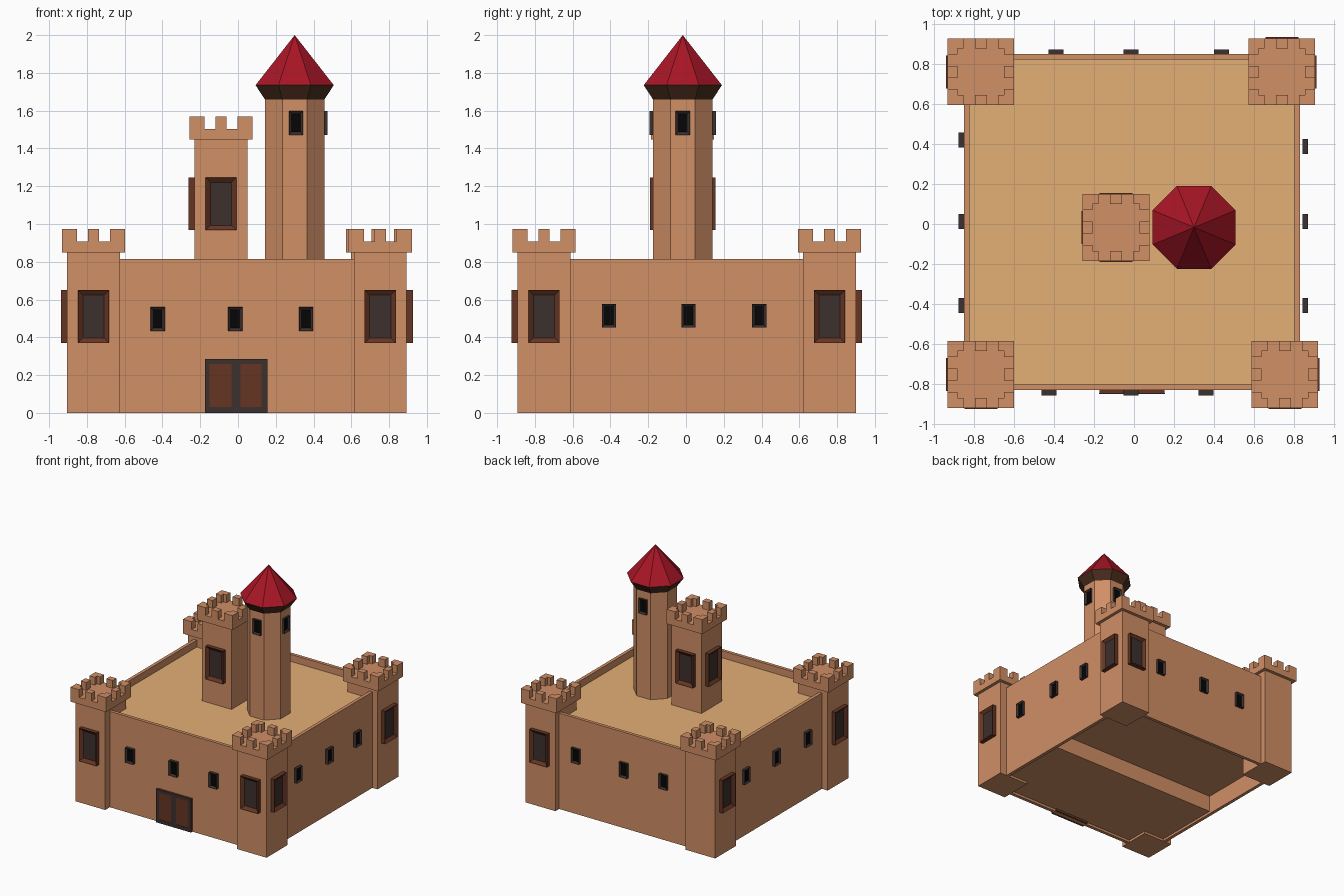
import bpy, bmesh, math
from mathutils import Matrix, Vector

if "Cube" in bpy.data.objects:
    bpy.data.objects.remove(bpy.data.objects["Cube"])


def material(name, r, g, b):
    m = bpy.data.materials.new(name)
    m.diffuse_color = [(c / 255) ** 2.2 for c in (r, g, b)] + [1]
    m.use_nodes = True
    m.node_tree.nodes["Principled BSDF"].inputs["Base Color"].default_value = m.diffuse_color
    return m


STONE = material("stone", 207, 142, 102)
FLOOR = material("sand_floor", 227, 174, 116)
RED = material("red_roof", 167, 28, 42)
BROWN = material("brown_wood", 102, 56, 40)
DARK = material("dark_trim", 62, 52, 50)
BLACK = material("black_glass", 16, 14, 14)
EAVE = material("dark_eave", 78, 50, 36)


def finish(name, bm, *mats):
    me = bpy.data.meshes.new(name)
    bmesh.ops.recalc_face_normals(bm, faces=bm.faces[:])
    bm.to_mesh(me)
    bm.free()
    for m in mats:
        me.materials.append(m)
    ob = bpy.data.objects.new(name, me)
    bpy.context.collection.objects.link(ob)
    return ob


def add_box(bm, x0, x1, y0, y1, z0, z1):
    mat = Matrix.Translation(((x0 + x1) / 2, (y0 + y1) / 2, (z0 + z1) / 2)) @ \
        Matrix.Diagonal((x1 - x0, y1 - y0, z1 - z0, 1))
    return bmesh.ops.create_cube(bm, size=1, matrix=mat)


def box(name, mat, *bounds):
    bm = bmesh.new()
    add_box(bm, *bounds)
    return finish(name, bm, mat)


def window(name, side, along, z, plane, big):
    """Framed window; plane is the wall's distance along the side's direction."""
    w, h, rim, out, sink = (0.165, 0.28, 0.026, 0.033, 0.02) if big else \
        (0.075, 0.125, 0.014, 0.026, 0.012)
    bm = bmesh.new()
    add_box(bm, -w / 2, w / 2, -out, 0, -h / 2, h / 2)
    # inset the outward face and sink the pane
    bm.normal_update()
    pane = min(bm.faces, key=lambda f: f.normal.y)
    bmesh.ops.inset_individual(bm, faces=[pane], thickness=rim, use_even_offset=True)
    pane.material_index = 1
    bmesh.ops.translate(bm, verts=pane.verts[:], vec=(0, sink, 0))
    angle = {"front": 0, "right": 90, "back": 180, "left": 270}[side]
    loc = {"front": (along, -plane), "back": (along, plane),
           "right": (plane, along), "left": (-plane, along)}[side]
    bmesh.ops.transform(bm, verts=bm.verts[:], matrix=Matrix.Translation((*loc, z)) @
                        Matrix.Rotation(math.radians(angle), 4, "Z"))
    return finish(name, bm, *((BROWN, DARK) if big else (DARK, BLACK)))


def square_tower(name, cx, cy, base, top, window_sides):
    """Square shaft with overhanging crown; top is the underside of the crown."""
    bm = bmesh.new()
    s, c, t = 0.14, 0.167, 0.05
    add_box(bm, -s, s, -s, s, base, top)
    add_box(bm, -c, c, -c, c, top, top + 0.057)
    k, z0, z1 = c - 0.08, top + 0.057, top + 0.123
    corner = [(c, c), (k, c), (k, c - t), (c - t, c - t), (c - t, k), (c, k)]
    for i in range(4):
        rot = Matrix.Rotation(i * math.pi / 2, 4, "Z")
        # L-shaped corner merlon
        f = bm.faces.new([bm.verts.new(rot @ Vector((x, y, z0))) for x, y in corner])
        ext = bmesh.ops.extrude_face_region(bm, geom=[f], use_keep_orig=True)
        up = [v for v in ext["geom"] if isinstance(v, bmesh.types.BMVert)]
        bmesh.ops.translate(bm, verts=up, vec=(0, 0, z1 - z0))
        # middle merlon
        new = add_box(bm, -0.03, 0.03, c - t, c, z0, z1)
        bmesh.ops.transform(bm, verts=new["verts"], matrix=rot)
    bmesh.ops.translate(bm, verts=bm.verts[:], vec=(cx, cy, 0))
    finish(name, bm, STONE)
    for side in window_sides:
        sideways = side in ("left", "right")
        along, across = (cy, cx) if sideways else (cx, cy)
        sign = -1 if side in ("left", "front") else 1
        window(f"{name}_{side}_window", side, along, top - 0.34, sign * across + s, True)


# Courtyard walls around a sunken floor with a hollow underside
X0, X1, Y0, Y1, T, H = -0.85, 0.83, -0.83, 0.85, 0.028, 0.815
box("front_wall", STONE, X0, X1, Y0, Y0 + T, 0, H)
box("back_wall", STONE, X0, X1, Y1 - T, Y1, 0, H)
box("left_wall", STONE, X0, X0 + T, Y0 + T, Y1 - T, 0, H)
box("right_wall", STONE, X1 - T, X1, Y0 + T, Y1 - T, 0, H)
box("courtyard_floor", FLOOR, X0 + T, X1 - T, Y0 + T, Y1 - T, 0.7, 0.755)
box("back_underside", STONE, X0 + T, X1 - T, -0.03, Y1 - T, 0.16, 0.7)
box("front_underside", STONE, X0 + T, X1 - T, Y0 + T, -0.03, 0.02, 0.7)

# Corner towers and keep
square_tower("front_left_tower", -0.765, -0.752, 0, 0.85, ("front", "left"))
square_tower("front_right_tower", 0.753, -0.752, 0, 0.85, ("front", "right"))
square_tower("back_left_tower", -0.765, 0.76, 0, 0.85, ("left",))
square_tower("back_right_tower", 0.738, 0.76, 0, 0.85, ("back", "right"))
square_tower("keep", -0.09, -0.018, 0.74, 1.447, ("front", "back", "left"))

# Small wall windows: side, wall plane, height, positions
for side, plane, z, spots in (("front", 0.83, 0.497, (-0.425, -0.015, 0.36)),
                              ("right", 0.842, 0.515, (-0.408, 0.013, 0.388)),
                              ("back", 0.845, 0.5, (-0.39, -0.015, 0.437)),
                              ("left", 0.85, 0.51, (-0.408, 0.013, 0.42))):
    for i, a in enumerate(spots):
        window(f"{side}_wall_window_{i + 1}", side, a, z, plane, False)

# Double door: wooden leaves in a dark frame
box("door_leaves", BROWN, -0.173, 0.153, -0.847, -0.79, 0.001, 0.284)
bm = bmesh.new()
for x0, x1, z0, z1 in ((-0.175, -0.15, 0, 0.285), (0.125, 0.155, 0, 0.285),
                       (-0.035, 0.012, 0.03, 0.26),
                       (-0.15, 0.125, 0, 0.03), (-0.15, 0.125, 0.26, 0.285)):
    add_box(bm, x0, x1, -0.85, -0.845, z0, z1)
finish("door_frame", bm, DARK)

# Eight-sided turret: shaft, flared eave and pointed roof
TX, TY = 0.3, -0.017
for name, r0, r1, z0, z1, mat in (("turret_shaft", 0.171, 0.171, 0.74, 1.66, STONE),
                                  ("turret_eave", 0.171, 0.224, 1.66, 1.735, EAVE),
                                  ("turret_roof", 0.224, 0, 1.735, 2.0, RED)):
    bm = bmesh.new()
    bmesh.ops.create_cone(bm, cap_ends=True, segments=8, radius1=r0, radius2=r1, depth=z1 - z0,
                          matrix=Matrix.Translation((TX, TY, (z0 + z1) / 2)) @
                          Matrix.Rotation(math.pi / 8, 4, "Z"))
    bmesh.ops.remove_doubles(bm, verts=bm.verts[:], dist=1e-5)
    finish(name, bm, mat)
for side, along, plane in (("front", 0.307, 0.15 - TY), ("back", 0.3, 0.15 + TY),
                           ("right", TY, 0.148 + TX)):
    window(f"turret_{side}_window", side, along, 1.535, plane, False)
